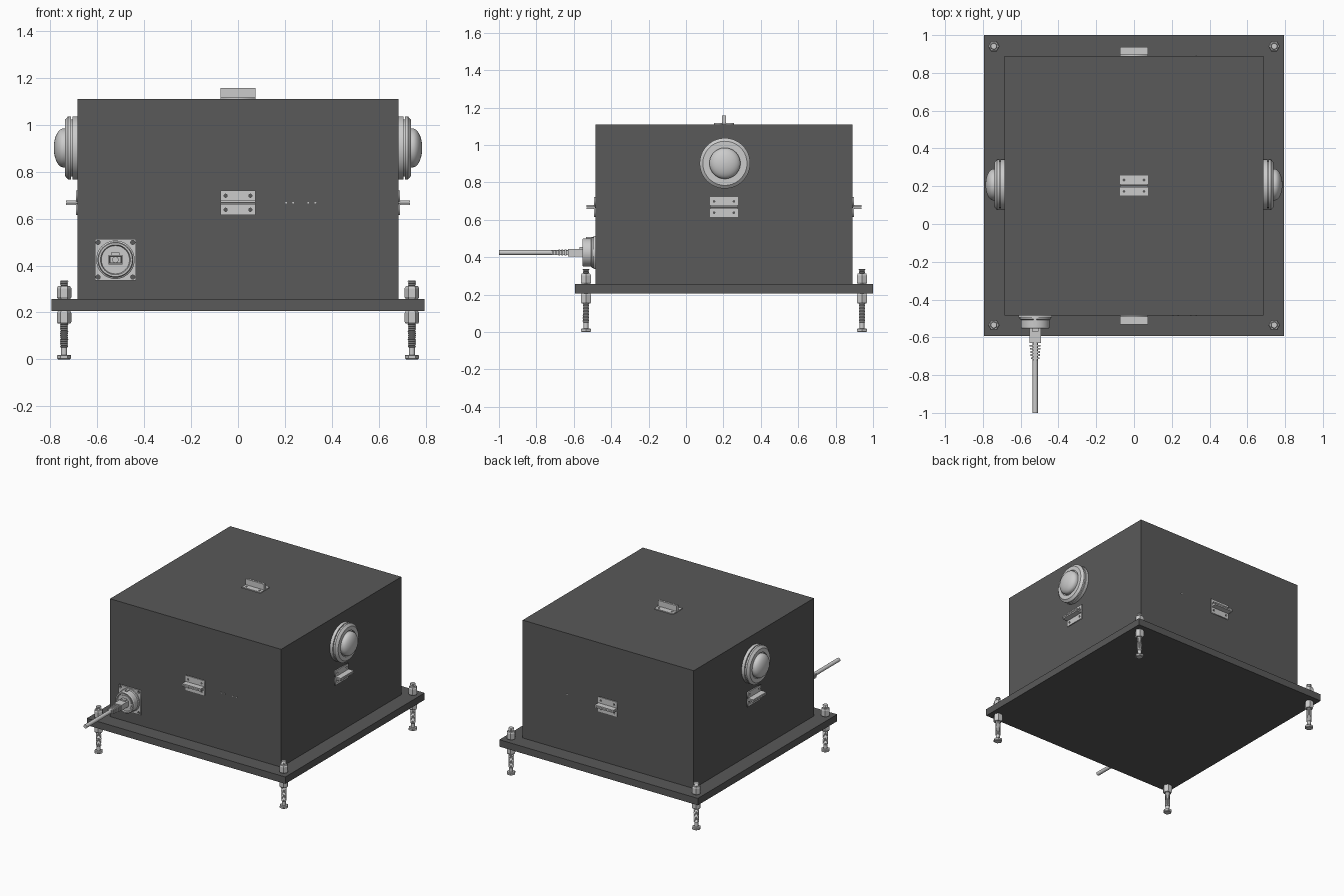
import bpy, bmesh, math
from mathutils import Matrix, Vector

if "Cube" in bpy.data.objects:
    bpy.data.objects.remove(bpy.data.objects["Cube"])

T = Matrix.Translation
def R(deg, axis): return Matrix.Rotation(math.radians(deg), 4, axis)

dark = bpy.data.materials.new("dark_panel")
dark.diffuse_color = (0.1, 0.1, 0.1, 1)
dark.use_nodes = True
dark.node_tree.nodes["Principled BSDF"].inputs["Base Color"].default_value = dark.diffuse_color

def add(name, mesh, m=Matrix(), mat=None):
    ob = bpy.data.objects.new(name, mesh)
    bpy.context.collection.objects.link(ob)
    ob.matrix_world = m
    if mat:
        mesh.materials.append(mat)
    return ob

def finish(bm, name):
    bmesh.ops.recalc_face_normals(bm, faces=bm.faces[:])
    me = bpy.data.meshes.new(name)
    bm.to_mesh(me)
    bm.free()
    return me

def boxes(name, spans):
    """One mesh from several (x0, x1, y0, y1, z0, z1) boxes."""
    bm = bmesh.new()
    for x0, x1, y0, y1, z0, z1 in spans:
        m = T(((x0 + x1) / 2, (y0 + y1) / 2, (z0 + z1) / 2)) @ Matrix.Diagonal((x1 - x0, y1 - y0, z1 - z0, 1))
        bmesh.ops.create_cube(bm, size=1, matrix=m)
    return finish(bm, name)

def lathe(name, profile, n):
    """Closed solid turned about z from (radius, height) points."""
    bm = bmesh.new()
    rings = [[bm.verts.new((r * math.cos(2 * math.pi * i / n), r * math.sin(2 * math.pi * i / n), h))
              for i in range(n)] for r, h in profile]
    for a, b in zip(rings, rings[1:]):
        for i in range(n):
            j = (i + 1) % n
            bm.faces.new((a[i], a[j], b[j], b[i]))
    bm.faces.new(rings[0])
    bm.faces.new(rings[-1])
    return finish(bm, name)

def holed_plate(name, x0, x1, y0, y1, thick, holes, r):
    """Flat plate on z = 0 with round holes."""
    cu = bpy.data.curves.new(name, 'CURVE')
    cu.dimensions, cu.fill_mode, cu.extrude = '2D', 'BOTH', thick / 2
    loops = [[(x0, y0), (x1, y0), (x1, y1), (x0, y1)]]
    for hx, hy in holes:
        loops.append([(hx + r * math.cos(k * math.pi / 8), hy + r * math.sin(k * math.pi / 8)) for k in range(16)])
    for loop in loops:
        sp = cu.splines.new('POLY')
        sp.points.add(len(loop) - 1)
        for p, (x, y) in zip(sp.points, loop):
            p.co = (x, y, 0, 1)
        sp.use_cyclic_u = True
    ob = add(name, cu)
    bpy.context.view_layer.update()
    me = bpy.data.meshes.new_from_object(ob.evaluated_get(bpy.context.evaluated_depsgraph_get()))
    bpy.data.objects.remove(ob)
    bm = bmesh.new()
    bm.from_mesh(me)
    bmesh.ops.remove_doubles(bm, verts=bm.verts[:], dist=1e-5)
    bmesh.ops.translate(bm, verts=bm.verts[:], vec=(0, 0, thick / 2))
    return finish(bm, name)

smooth = []
CY = 0.203

# Housing and base plate
add("base_plate", boxes("base_plate", [(-.795, .795, -.594, 1.0, .207, .257)]), mat=dark)
add("housing", boxes("housing", [(-.685, .685, -.485, .89, .257, 1.11)]), mat=dark)

# Levelling feet: hex head, threaded shaft and two nuts on each corner
head = lathe("foot_head", [(.025, 0), (.03, .004), (.03, .016), (.027, .019)], 6)
thread = [(.013, .015), (.013, .05)]
z = .05
while z < .325:
    thread += [(.018, z + .004), (.014, z + .008)]
    z += .008
thread += [(.018, z + .003), (.015, z + .007)]
shaft = lathe("foot_shaft", thread, 20)
nut = lathe("foot_nut", [(.026, 0), (.031, .008), (.031, .046), (.026, .055)], 6)
for x in (-.742, .742):
    for y in (CY - .738, CY + .738):
        add("foot_head", head, T((x, y, 0)))
        smooth.append(add("foot_shaft", shaft, T((x, y, 0))))
        add("foot_nut_lower", nut, T((x, y, .152)))
        add("foot_nut_upper", nut, T((x, y, .257)))

# Paired angle brackets on the top and all four sides
leaf = holed_plate("bracket_leaf", -.075, .075, .006, .053, .007, [(-.053, .03), (.053, .03)], .007)
fin = boxes("bracket_fin", [(-.075, .075, .001, .010, 0, .048)])
up = R(90, 'X')
mounts = {"top": T((0, CY, 1.11)),
          "front": T((0, -.485, .668)) @ up,
          "back": T((0, .89, .668)) @ R(180, 'Z') @ up,
          "right": T((.685, CY, .668)) @ R(90, 'Z') @ up,
          "left": T((-.685, CY, .668)) @ R(-90, 'Z') @ up}
for side, m in mounts.items():
    for turn in (0, 180):
        add(side + "_bracket_leaf", leaf, m @ R(turn, 'Z'))
        add(side + "_bracket_fin", fin, m @ R(turn, 'Z'))

# Domed side buttons with stepped collars
collar = lathe("button_collar", [(.135, 0), (.135, .022), (.122, .022), (.122, .028), (.135, .028),
                                 (.135, .04), (.118, .054), (.09, .054), (.09, .046)], 64)
dome = lathe("button_dome", [(.083, .04), (.083, .06)] +
             [(.083 * math.cos(math.radians(a)), .06 + .041 * math.sin(math.radians(a)))
              for a in (10, 20, 30, 40, 50, 60, 70, 80, 88)], 64)
for side, turn in ((1, 90), (-1, -90)):
    m = T((side * .685, CY + .005, .902)) @ R(turn, 'Y')
    smooth.append(add("button_collar", collar, m))
    smooth.append(add("button_dome", dome, m))

# Cable connector: square flange, round shell with recessed socket (local z points forward)
c = T((-.523, -.485, .425)) @ up
holes = [(sx * .074, sy * .074) for sx in (-1, 1) for sy in (-1, 1)]
add("connector_flange", holed_plate("connector_flange", -.088, .088, -.088, .088, .009, holes, .009), c)
smooth.append(add("connector_shell", lathe("connector_shell", [
    (.082, .005), (.082, .018), (.076, .022), (.076, .062), (.072, .068), (.064, .068),
    (.060, .058), (.052, .058), (.052, .063)], 48), c))
add("socket_key", boxes("socket_key", [(-.008, .008, .064, .082, .018, .05)]), c)

# Plug with its latch, ribbed strain relief and cable
plug = [(-.03, .03, -.02, .02, .06, .145), (-.018, .018, .018, .03, .06, .085), (-.013, .013, -.012, .012, .14, .235)]
add("cable_plug", boxes("cable_plug", plug), c)
ribs = []
for k in range(5):
    w, z0 = .029 - .0015 * k, .155 + .0165 * k
    ribs.append((-w, w, -.017 + .001 * k, .017 - .001 * k, z0, z0 + .009))
add("strain_relief_ribs", boxes("strain_relief_ribs", ribs), c)
smooth.append(add("cable", lathe("cable", [(.0135, .14), (.0135, .515)], 24), c))

# Tiny screw dots on the front and back panels
dot = lathe("panel_screw", [(.004, 0), (.004, .002)], 10)
for x in (.205, .235, .3, .33):
    add("front_panel_screw", dot, T((x, -.485, .668)) @ up)
add("back_panel_screw", dot, T((.33, .89, .668)) @ R(-90, 'X'))

# Smooth the turned parts, keeping hard edges
bpy.ops.object.select_all(action='DESELECT')
for ob in smooth:
    ob.select_set(True)
bpy.context.view_layer.objects.active = smooth[0]
bpy.ops.object.shade_smooth_by_angle(angle=math.radians(30))
